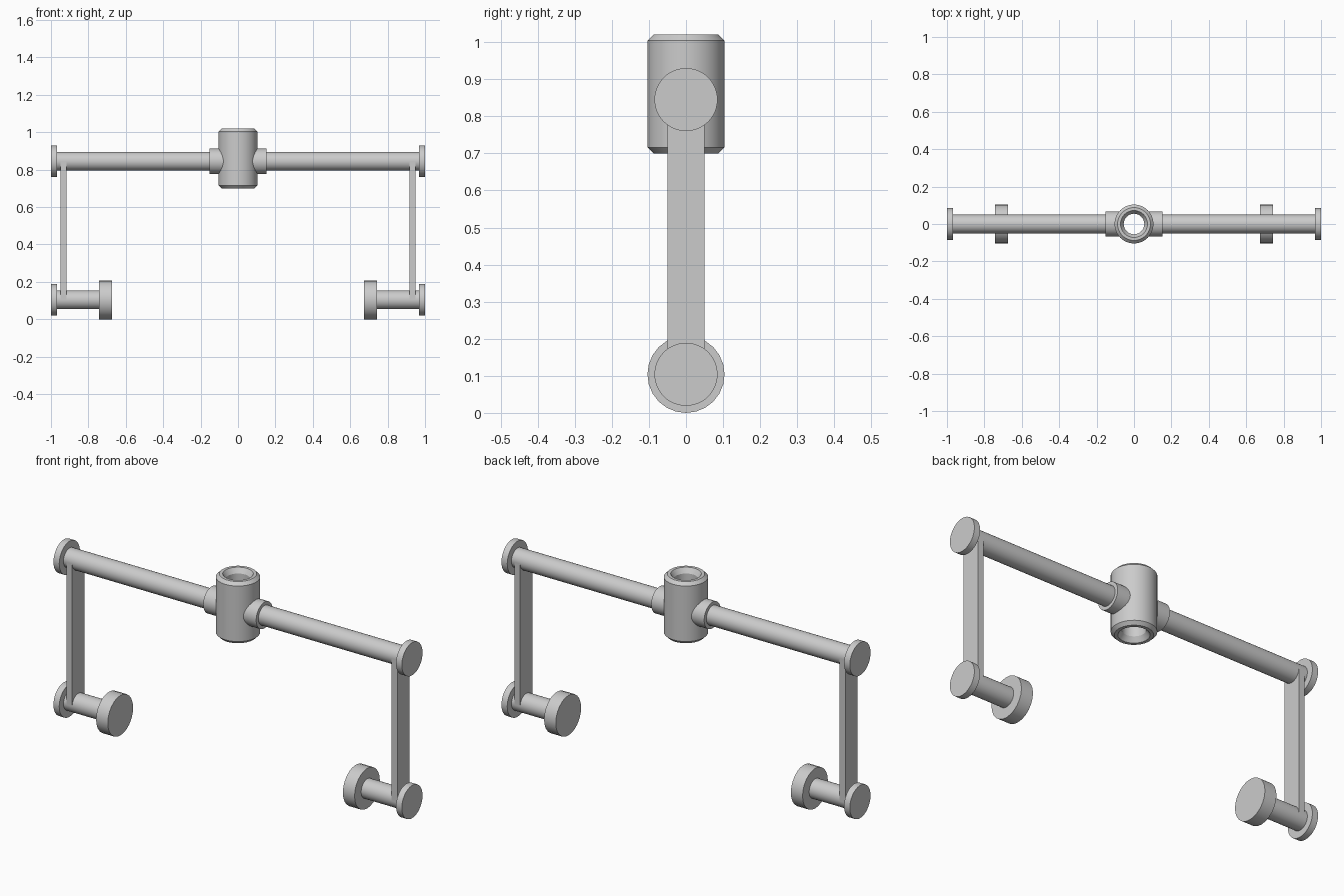
import bpy, math, bmesh

if "Cube" in bpy.data.objects:
    bpy.data.objects.remove(bpy.data.objects["Cube"])

BAR_Z, PIN_Z = 0.845, 0.104


def finish(name, bm):
    bmesh.ops.remove_doubles(bm, verts=bm.verts, dist=1e-5)
    bmesh.ops.recalc_face_normals(bm, faces=bm.faces)
    me = bpy.data.meshes.new(name)
    bm.to_mesh(me)
    bm.free()
    ob = bpy.data.objects.new(name, me)
    bpy.context.collection.objects.link(ob)
    bpy.ops.object.select_all(action='DESELECT')
    ob.select_set(True)
    bpy.context.view_layer.objects.active = ob
    bpy.ops.object.shade_smooth_by_angle(angle=math.radians(30))
    return ob


def rod(name, x0, x1, z, r, sides=48):
    """Capped cylinder lying along x."""
    bm = bmesh.new()
    bmesh.ops.create_cone(bm, cap_ends=True, segments=sides, radius1=r, radius2=r, depth=abs(x1 - x0))
    for v in bm.verts:
        x, y, h = v.co
        v.co = (h + (x0 + x1) / 2, y, z + x)
    return finish(name, bm)


def lathe(name, profile, sides=48):
    """Closed (radius, z) profile spun around the z axis."""
    bm = bmesh.new()
    rings = [[bm.verts.new((r * math.cos(a), r * math.sin(a), z)) for r, z in profile]
             for a in (2 * math.pi * i / sides for i in range(sides))]
    n = len(profile)
    for i in range(sides):
        a, b = rings[i], rings[(i + 1) % sides]
        for j in range(n):
            k = (j + 1) % n
            bm.faces.new((a[j], b[j], b[k], a[k]))
    return finish(name, bm)


def box(name, x0, x1, y, z0, z1):
    bm = bmesh.new()
    bmesh.ops.create_cube(bm, size=1)
    for v in bm.verts:
        v.co = ((x0 + x1) / 2 + v.co.x * (x1 - x0), v.co.y * 2 * y,
                (z0 + z1) / 2 + v.co.z * (z1 - z0))
    return finish(name, bm)


# Chamfered central hub with a through bore
lathe("hub", [(0.055, 0.725), (0.072, 0.70), (0.088, 0.70), (0.104, 0.716),
              (0.104, 1.004), (0.088, 1.02), (0.072, 1.02), (0.055, 0.995)])

for side, s in (("left", -1), ("right", 1)):
    # Collar and cross bar, kept clear of the hub bore
    rod(side + "_collar", s * 0.075, s * 0.152, BAR_Z, 0.068)
    rod(side + "_bar", s * 0.10, s * 0.975, BAR_Z, 0.05)
    rod(side + "_bar_end_cap", s * 0.967, s * 1.0, BAR_Z, 0.085)
    # Hanging flat strap
    xs = sorted((s * 0.917, s * 0.95))
    box(side + "_strap", xs[0], xs[1], 0.05, PIN_Z, BAR_Z)
    # Lower pin with outer cap and inner pad
    rod(side + "_pin", s * 0.72, s * 0.975, PIN_Z, 0.05)
    rod(side + "_pin_end_cap", s * 0.967, s * 1.0, PIN_Z, 0.085)
    rod(side + "_pad", s * 0.675, s * 0.742, PIN_Z, 0.104, 24)
